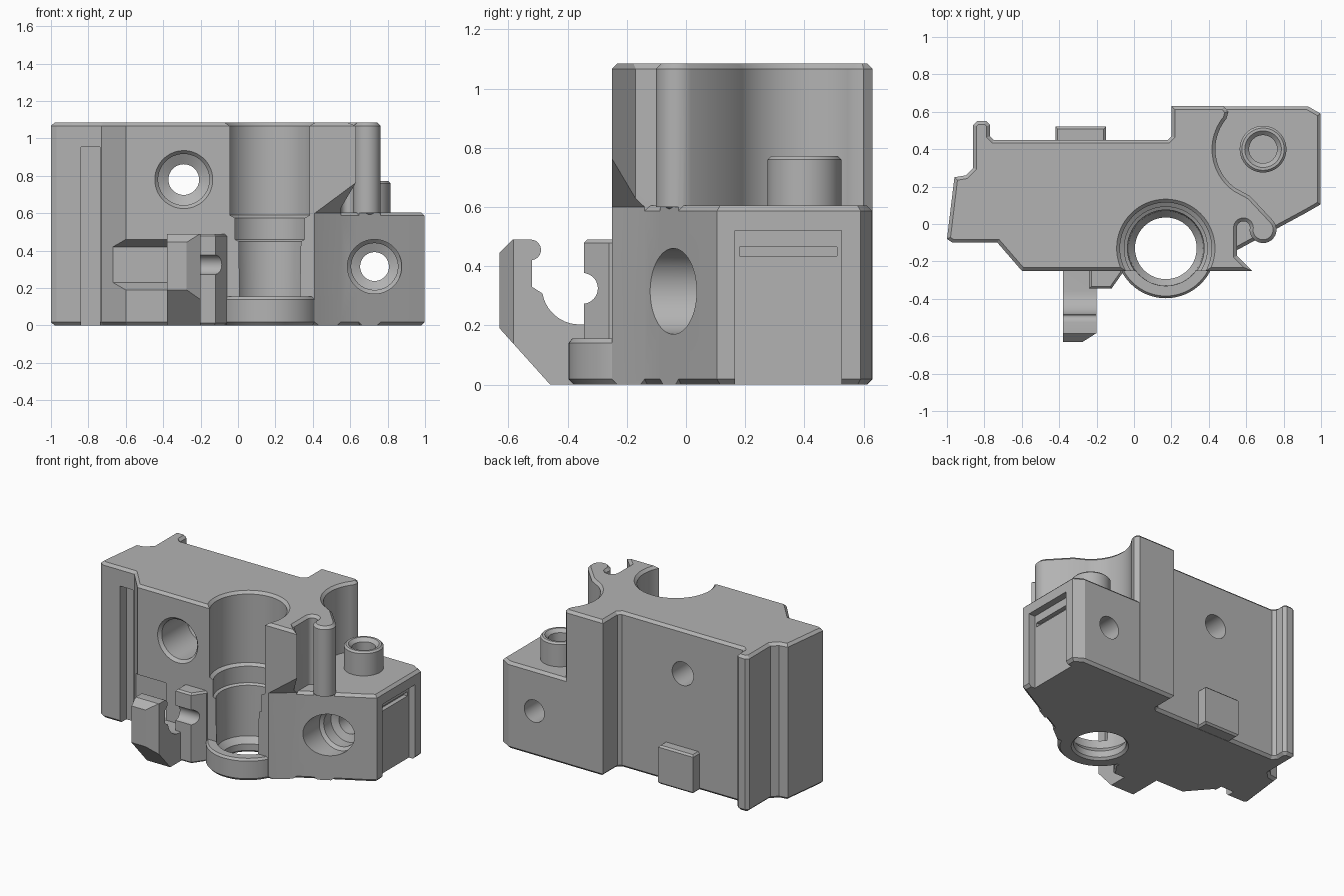
import bpy, bmesh
from math import cos, sin, radians, pi
from mathutils import Matrix, Vector

cube = bpy.data.objects.get("Cube")
if cube:
    bpy.data.objects.remove(cube, do_unlink=True)

grey = bpy.data.materials.new("Neutral grey")
grey.use_nodes = True
COLOR = (0.45, 0.45, 0.45, 1)
grey.diffuse_color = COLOR
grey.node_tree.nodes["Principled BSDF"].inputs["Base Color"].default_value = COLOR

ALONG_X = Matrix(((0, 0, 1, 0), (1, 0, 0, 0), (0, 1, 0, 0), (0, 0, 0, 1)))
ALONG_Y = Matrix.Rotation(-pi / 2, 4, 'X')


def finish(bm, name, matrix):
    bmesh.ops.recalc_face_normals(bm, faces=bm.faces)
    bm.transform(matrix)
    mesh = bpy.data.meshes.new(name)
    bm.to_mesh(mesh)
    bm.free()
    mesh.materials.append(grey)
    obj = bpy.data.objects.new(name, mesh)
    bpy.context.collection.objects.link(obj)
    return obj


def arc(x, y, r, start, end, steps=16):
    angles = [radians(start + (end - start) * i / steps) for i in range(steps + 1)]
    return [(x + r * cos(a), y + r * sin(a)) for a in angles]


def prism(name, outline, low, high, chamfer=0, matrix=Matrix()):
    bm = bmesh.new()
    base = bm.faces.new([bm.verts.new((x, y, low)) for x, y in outline])
    top = bmesh.ops.extrude_face_region(bm, geom=[base], use_keep_orig=True)["geom"]
    bmesh.ops.translate(bm, vec=(0, 0, high - low),
                        verts=[v for v in top if isinstance(v, bmesh.types.BMVert)])
    bmesh.ops.recalc_face_normals(bm, faces=bm.faces)
    if chamfer:
        rims = [e for e in bm.edges if abs(e.verts[0].co.z - e.verts[1].co.z) < 1e-5]
        bmesh.ops.bevel(bm, geom=rims, offset=chamfer, segments=1,
                        affect='EDGES', profile=0.5, clamp_overlap=True)
    return finish(bm, name, matrix)


def box(name, x0, x1, y0, y1, z0, z1, chamfer=0):
    return prism(name, [(x0, y0), (x1, y0), (x1, y1), (x0, y1)], z0, z1, chamfer)


def lathe(name, profile, matrix):
    bm = bmesh.new()
    verts = [bm.verts.new((r, 0, z)) for r, z in profile]
    edges = [bm.edges.new(pair) for pair in zip(verts, verts[1:])]
    bmesh.ops.spin(bm, geom=verts + edges, cent=(0, 0, 0), axis=(0, 0, 1),
                   angle=2 * pi, steps=64, use_merge=True)
    bmesh.ops.remove_doubles(bm, verts=bm.verts, dist=1e-5)
    return finish(bm, name, matrix)


def combine(target, other, operation):
    mod = target.modifiers.new("Combine", 'BOOLEAN')
    mod.object, mod.operation, mod.solver = other, operation, 'EXACT'
    with bpy.context.temp_override(object=target, active_object=target):
        bpy.ops.object.modifier_apply(modifier=mod.name)
    bpy.data.objects.remove(other, do_unlink=True)


def add(other):
    combine(body, other, 'UNION')


def cut(other):
    combine(body, other, 'DIFFERENCE')


# Tall body with the prong, the round hook and the hollow beside the post
outline = [(-.97, -.1), (-.73, -.1), (-.6, -.25), (.63, -.25), (.55, -.17)]
outline += arc(.585, -.02, .035, 180, -20, 10)
outline += arc(.69, -.03, .072, 190, 400)
outline += [(.62, .15)] + arc(.69, .4, .255, 235, 140, 20)
outline += [(.505, .6), (.48, .63), (.2, .63), (.2, .47), (.18, .45), (-.75, .45),
            (-.77, .47), (-.77, .53), (-.79, .55), (-.84, .55), (-.86, .53),
            (-.86, .3), (-.9, .26), (-.96, .25), (-1, -.08)]
body = prism("clamp_body", outline, 0, 1.085, .018)

# Clear the space under the prong and hook, with a sloped underside
cut(prism("under_cut", [(.41, -.25), (.41, -.5), (1.05, -.5), (1.05, .13), (.55, -.14)],
          -.1, .6))
start, end = Vector((.41, -.25, 0)), Vector((.55, -.14, 0))
along = (end - start).normalized()
out = Vector((along.y, -along.x, 0))
frame = Matrix((out, (0, 0, 1), -along)).transposed().to_4x4()
cut(prism("slope_cut", [(0, .6), (0, .5), (.3, .5), (.3, .96)], -.22, .2,
          matrix=Matrix.Translation(start) @ frame))

# Low side block, post, bottom ring and hook tip
add(prism("side_block", [(.3, -.249), (.411, -.249), (.55, -.14), (.92, .06), (.998, .105),
                         (.998, .59), (.93, .629), (.3, .629)], 0, .605, .018))
add(lathe("post", [(0, .5), (.125, .5), (.125, .76), (.113, .772), (0, .772)],
          Matrix.Translation((.69, .4, 0))))
add(lathe("bottom_ring", [(0, 0), (.25, 0), (.267, .018), (.267, .14), (.255, .155), (0, .155)],
          Matrix.Translation((.17, -.13, 0))))
add(lathe("hook_tip", [(0, .57), (.071, .625), (.071, .68), (0, .68)],
          Matrix.Translation((.69, -.03, 0))))

# Rear foot
add(box("rear_foot", -.42, -.15, .4, .52, .001, .27, .012))

# Front clip: curved arm and grooved rear jaw
cut(prism("front_pocket", [(-.3, .505), (-.3, .15), (-.25, .19), (-.17, .23), (-.17, .42),
                           (-.25, .46)], -.8, -.38, matrix=ALONG_X))
arm_outline = [(-.46, .001), (-.2, .001), (-.2, .2)] + arc(-.36, .33, .127, 270, 190, 10)
arm_outline += [(-.52, .33), (-.52, .42)] + arc(-.525, .455, .035, -80, 90, 10)
arm_outline += [(-.585, .49), (-.63, .445), (-.63, .19)]
arm = prism("clip_arm", arm_outline, -.38, -.2, matrix=ALONG_X)
combine(arm, prism("corner_cut", [(-.29, -.64), (-.1, -.64), (-.1, -.52)], -.1, .6), 'DIFFERENCE')
add(arm)
jaw = prism("clip_jaw", [(-.24, -.2), (-.24, -.345), (-.12, -.345), (-.06, -.26), (-.06, -.2)],
            .001, .49, .012)
combine(jaw, lathe("jaw_groove", [(0, -.5), (.052, -.5), (.052, .5), (0, .5)],
                   Matrix.Translation((0, -.35, .325)) @ Matrix.Rotation(pi / 2, 4, 'Y')),
        'DIFFERENCE')
add(jaw)

# Stepped vertical bore
cut(lathe("main_bore", [(0, -.1), (.18, -.1), (.18, 0), (.165, .015), (.165, .06), (.2, .1),
                        (.205, .45), (.222, .46), (.222, .575), (.245, .59), (.245, 1.067),
                        (.265, 1.087), (.265, 1.2), (0, 1.2)],
          Matrix.Translation((.17, -.13, 0))))

# Post socket and the two stepped cross holes
cut(lathe("post_socket", [(0, .45), (.075, .45), (.075, .75), (.1, .774), (.1, .9), (0, .9)],
          Matrix.Translation((.69, .4, 0))))
cut(lathe("upper_hole", [(0, -.05), (.155, -.05), (.155, 0), (.137, .02), (.137, .3),
                         (.082, .33), (.082, .9), (0, .9)],
          Matrix.Translation((-.29, -.25, .78)) @ ALONG_Y))
cut(lathe("lower_hole", [(0, -.3), (.145, -.3), (.145, .1), (.125, .12), (.125, .2),
                         (.077, .22), (.077, .9), (0, .9)],
          Matrix.Translation((.73, -.04, .315)) @ ALONG_Y))

# Front slot, side recess and its cross groove
cut(box("front_slot", -.84, -.738, -.2, -.03, -.1, .955))
cut(box("side_recess", .95, 1.1, .165, .525, -.1, .52))
cut(box("side_groove", .92, 1.1, .18, .51, .435, .465))

# Smooth the round walls and keep hard edges
bpy.ops.object.select_all(action='DESELECT')
body.select_set(True)
bpy.context.view_layer.objects.active = body
bpy.ops.object.shade_smooth_by_angle(angle=radians(25))
